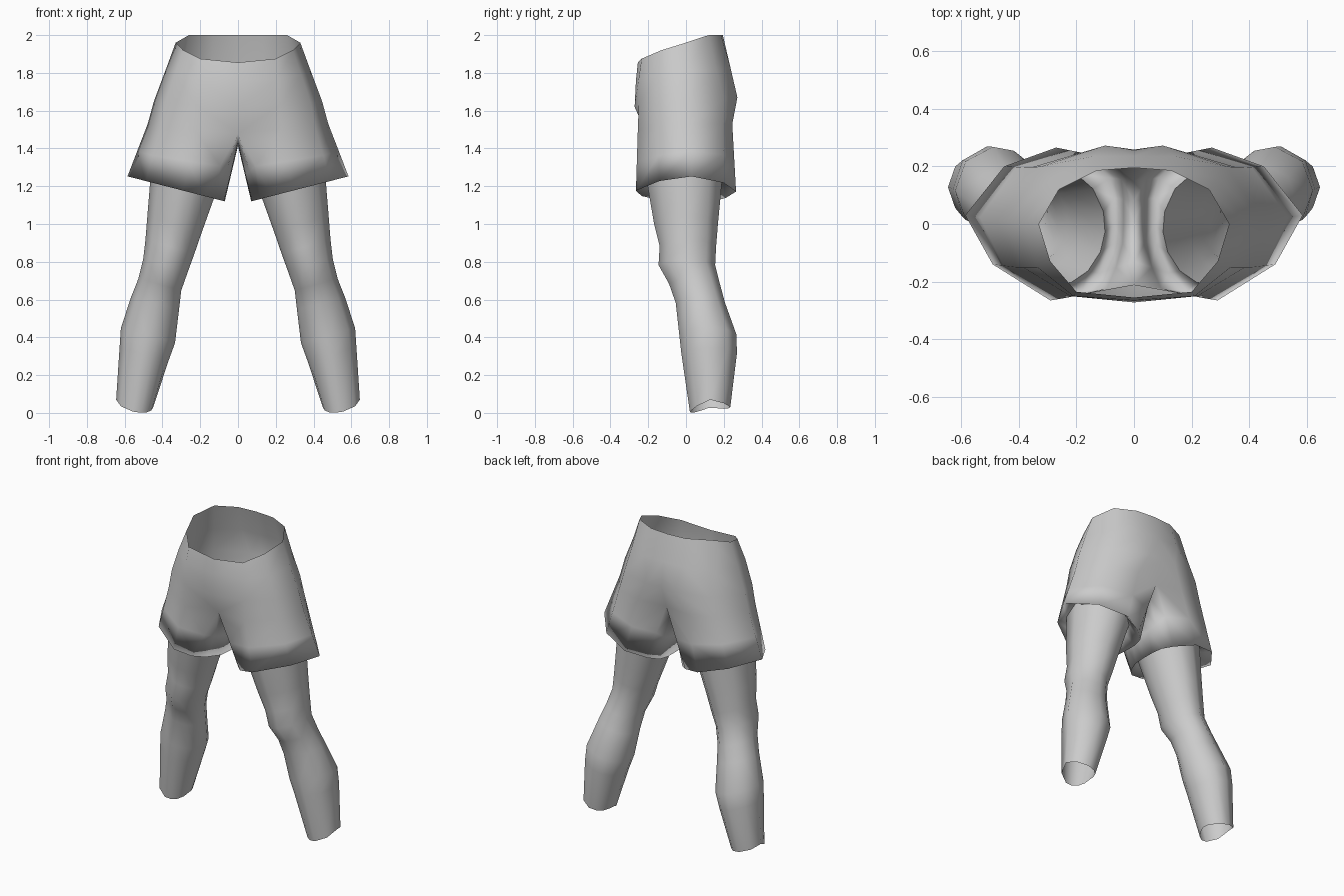
import bpy, bmesh, math

grey = bpy.data.materials.new("light grey")
grey.diffuse_color = (0.6, 0.6, 0.6, 1)


def mirrored_part(name, strips):
    """Skin quads between successive rings, then mirror across x = 0."""
    bm = bmesh.new()
    prev = None
    for ring in strips:
        cur = [bm.verts.new(p) for p in ring]
        if prev:
            n = len(prev)
            # an open upper row only spans the outer half of the ring below
            count = n if n == 12 else n - 1
            for i in range(count):
                j = (i + 1) % n
                bm.faces.new((prev[i], prev[j], cur[j], cur[i]))
        prev = cur
    me = bpy.data.meshes.new(name)
    bm.to_mesh(me)
    bm.free()
    me.materials.append(grey)
    me.shade_smooth()
    ob = bpy.data.objects.new(name, me)
    bpy.context.collection.objects.link(ob)
    mod = ob.modifiers.new("mirror", 'MIRROR')
    mod.use_clip = True
    mod.merge_threshold = 0.001
    return ob


# Directions of the twelve points around a leg, starting at the inner back
ANGLES = [math.radians(a) for a in
          (115, 85, 42, 0, 318, 275, 250, 228, 205, 185, 165, 140)]


def leg_ring(z, x0, x1, y0, y1):
    """Tilted oval, higher on the outside of the leg."""
    pts = []
    for a in ANGLES:
        x = (x0 + x1) / 2 + (x1 - x0) / 2 * math.cos(a)
        y = (y0 + y1) / 2 + (y1 - y0) / 2 * math.sin(a)
        pts.append((x, y, z + 0.28 * (x - (x0 + x1) / 2)))
    return pts


# Leg sections: height, inner x, outer x, front y, back y
thigh_top = leg_ring(1.26, 0.10, 0.458, -0.215, 0.195)
leg = [thigh_top] + [leg_ring(*s) for s in (
    (1.00, 0.19, 0.480, -0.170, 0.170),
    (0.88, 0.23, 0.490, -0.140, 0.160),
    (0.78, 0.265, 0.502, -0.146, 0.155),
    (0.68, 0.30, 0.527, -0.090, 0.180),
    (0.58, 0.312, 0.565, -0.055, 0.207),
    (0.41, 0.333, 0.620, -0.036, 0.268),
    (0.31, 0.368, 0.627, -0.025, 0.270))]
# Open ankle with its rim dipping at front and back
ankle = []
for (x, y, z), a in zip(leg_ring(0, 0.45, 0.645, 0.02, 0.235), ANGLES):
    dip = 0.045 if math.sin(a) < 0 else 0.02
    ankle.append((x, y, 0.05 + 0.02 * math.cos(a) - dip * abs(math.sin(a))))
leg.append(ankle)
mirrored_part("legs", leg)

# Shorts: half rows from back centre round the side to front centre
waist = [(0, .195, 2.0), (.13, .185, 2.0), (.26, .12, 2.0), (.33, 0, 1.96),
         (.29, -.13, 1.92), (.2, -.235, 1.875), (0, -.255, 1.855)]
hip = [(0, .235, 1.83), (.14, .235, 1.83), (.29, .16, 1.82), (.385, 0, 1.81),
       (.335, -.15, 1.79), (.21, -.25, 1.77), (0, -.265, 1.76)]
seat = [(0, .258, 1.67), (.1, .272, 1.67), (.32, .2, 1.66), (.445, .01, 1.65),
        (.385, -.15, 1.64), (.22, -.25, 1.63), (0, -.272, 1.62)]
# Full ring, closed along the crotch seam
crotch = [(0, .21, 1.52), (.17, .245, 1.53), (.36, .195, 1.53),
          (.478, .015, 1.53), (.41, -.15, 1.51), (.23, -.255, 1.5),
          (0, -.21, 1.48), (0, -.13, 1.44), (0, -.06, 1.42),
          (0, .01, 1.415), (0, .08, 1.42), (0, .15, 1.45)]
# Sloping hem
hem = [(x, y, 1.102 + 0.257 * x) for x, y in (
    (.14, .21), (.27, .265), (.45, .2), (.585, .03), (.49, -.14),
    (.29, -.265), (.18, -.235), (.12, -.17), (.075, -.07), (.07, 0),
    (.07, .09), (.085, .16))]
flare = [tuple(p + (q - p) * 0.52 for p, q in zip(a, b))
         for a, b in zip(crotch, hem)]
# The hem turns in to meet the top of the thigh
mirrored_part("shorts", [waist, hip, seat, crotch, flare, hem, thigh_top])
